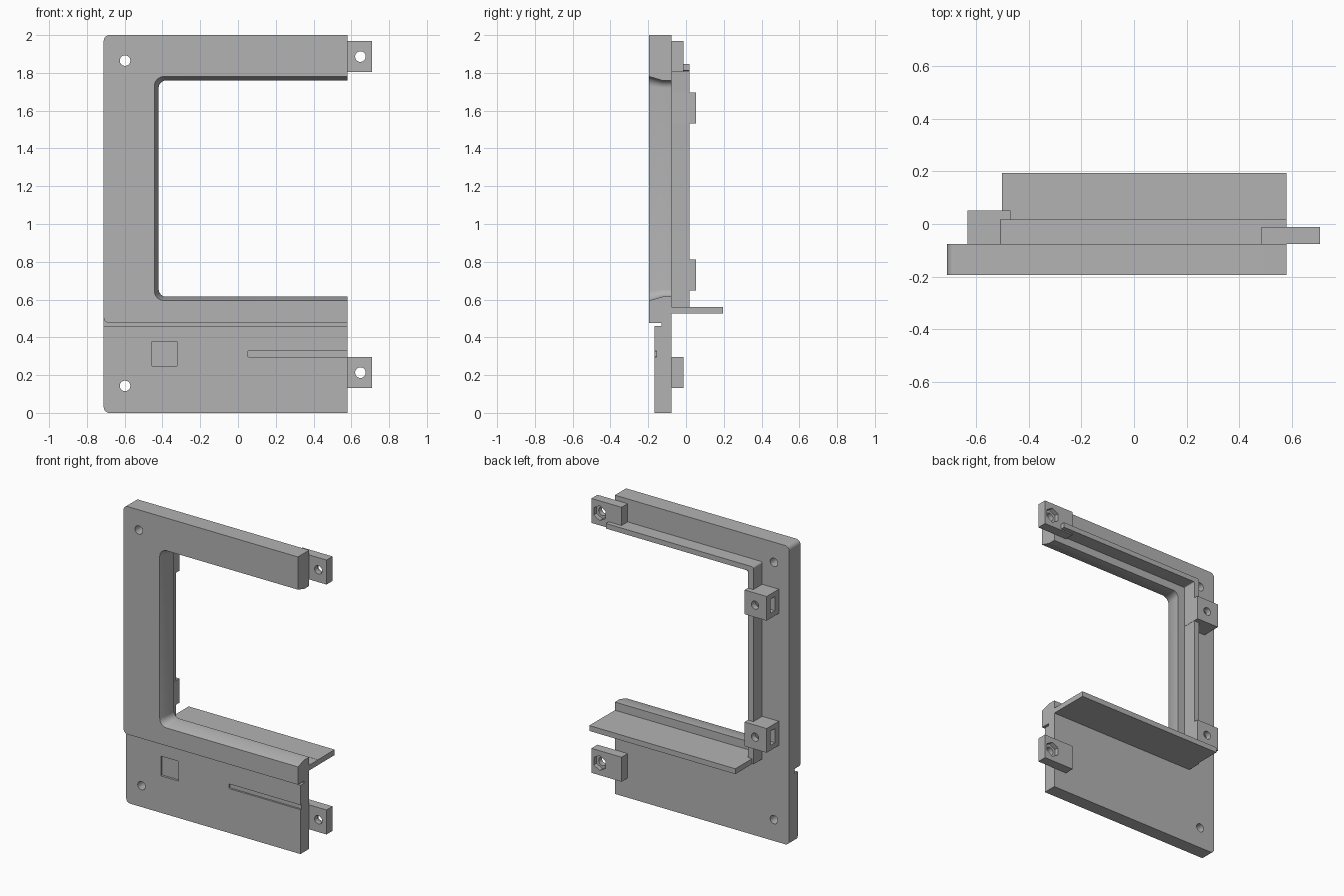
import bpy, bmesh, math
from mathutils import Matrix

cube = bpy.data.objects.get("Cube")
if cube:
    bpy.data.objects.remove(cube, do_unlink=True)

grey = bpy.data.materials.new("plain_grey")
grey.use_nodes = True
grey.diffuse_color = (0.45, 0.45, 0.45, 1)
grey.node_tree.nodes["Principled BSDF"].inputs["Base Color"].default_value = (0.45, 0.45, 0.45, 1)

LEFT, RIGHT = -0.711, 0.58          # plate sides
FRONT, STEP, BACK = -0.195, -0.167, -0.076   # plate depths


def finish(name, bm):
    bmesh.ops.recalc_face_normals(bm, faces=bm.faces)
    mesh = bpy.data.meshes.new(name)
    bm.to_mesh(mesh)
    bm.free()
    mesh.materials.append(grey)
    obj = bpy.data.objects.new(name, mesh)
    bpy.context.collection.objects.link(obj)
    return obj


def outline(x0, x1, z0, z1, low=0, high=0):
    """Rectangle whose two corners on the x0 side may be rounded."""
    points = [(x1, z0), (x1, z1)]
    for r, z, sign, start in ((high, z1, -1, 90), (low, z0, 1, 180)):
        if r == 0:
            points.append((x0, z))
            continue
        for i in range(9):
            a = math.radians(start + 90 * i / 8)
            points.append((x0 + r + r * math.cos(a), z + sign * r + r * math.sin(a)))
    return points


def loft(name, rings):
    """Solid through matching x-z outlines at rising y."""
    bm = bmesh.new()
    loops = [[bm.verts.new((x, y, z)) for x, z in pts] for y, pts in rings]
    bm.faces.new(loops[0])
    bm.faces.new(loops[-1])
    for a, b in zip(loops, loops[1:]):
        for i in range(len(a)):
            j = (i + 1) % len(a)
            bm.faces.new((a[i], a[j], b[j], b[i]))
    return finish(name, bm)


def slab(name, x0, x1, y0, y1, z0, z1, low=0, high=0):
    pts = outline(x0, x1, z0, z1, low, high)
    return loft(name, [(y0, pts), (y1, pts)])


def rod(name, x, z, r, y0, y1, sides=32):
    bm = bmesh.new()
    place = Matrix.Translation((x, (y0 + y1) / 2, z)) @ Matrix.Rotation(math.pi / 2, 4, "X")
    turn = Matrix.Rotation(math.pi / sides if sides > 6 else 0, 4, "Z")
    bmesh.ops.create_cone(bm, cap_ends=True, segments=sides, radius1=r, radius2=r,
                          depth=y1 - y0, matrix=place @ turn)
    return finish(name, bm)


def combine(target, tools, operation):
    """Apply each tool to the target, then remove the tool."""
    for tool in tools:
        tool.hide_render = True
        mod = target.modifiers.new(operation, "BOOLEAN")
        mod.operation, mod.solver, mod.object = operation, "EXACT", tool
        bpy.context.view_layer.objects.active = target
        bpy.ops.object.modifier_apply(modifier=mod.name)
        bpy.data.objects.remove(tool, do_unlink=True)


# Face plate: full core with a thick upper skin and a thinner lower skin
plate = slab("face_plate", LEFT, RIGHT, -0.13, BACK, 0, 2, 0.03, 0.03)
combine(plate, [slab("upper_skin", LEFT, RIGHT, FRONT, -0.13, 0.475, 2, 0.03, 0.03),
                slab("lower_skin", LEFT, RIGHT, STEP, -0.13, 0, 0.46, 0.03, 0)], "UNION")

# Opening that narrows from the front, then runs straight
wide = outline(-0.45, 1, 0.589, 1.787, 0.055, 0.055)
narrow = outline(-0.42, 1, 0.615, 1.76, 0.04, 0.04)
opening = loft("opening", [(-0.215, wide), (-0.125, narrow), (0, narrow)])

# Screw holes, square recess and long slot
cuts = [opening,
        slab("square_recess", -0.455, -0.323, -0.3, STEP + 0.015, 0.247, 0.379),
        slab("long_slot", 0.05, 1, -0.3, STEP + 0.012, 0.297, 0.328, 0.006, 0.006)]
cuts += [rod("screw_hole", -0.598, z, 0.028, -0.3, 0.1) for z in (0.143, 1.865)]
combine(plate, cuts, "DIFFERENCE")

# Rear lip around the opening
lip = slab("rear_lip", -0.511, RIGHT, BACK, 0.018, 0.525, 1.846, 0, 0.012)
combine(lip, [slab("lip_inside", -0.472, 1, -0.2, 0.2, 0.56, 1.812, 0, 0.006)], "DIFFERENCE")

# Shelf standing out behind the lower edge
shelf = slab("shelf", -0.502, RIGHT, 0.018, 0.195, 0.525, 0.561)
parts = [plate, lip, shelf]

# Side tabs with a through hole and a hexagonal nut pocket
for label, z in (("lower", 0.213), ("upper", 1.886)):
    tab = slab(label + "_tab", 0.486, 0.709, BACK, -0.012, z - 0.082, z + 0.082)
    combine(tab, [rod("bolt_hole", 0.648, z, 0.028, -0.2, 0.1),
                  rod("nut_pocket", 0.648, z, 0.05, -0.042, 0.1, 6)], "DIFFERENCE")
    parts.append(tab)

# Rear blocks with a bolt hole behind and a nut slot at the side
for label, z in (("lower", 0.73), ("upper", 1.614)):
    block = slab(label + "_block", -0.634, -0.47, BACK, 0.052, z - 0.081, z + 0.081)
    combine(block, [slab("nut_slot", -0.8, -0.5, -0.035, 0.012, z - 0.047, z + 0.047),
                    rod("bolt_hole", -0.548, z, 0.027, -0.06, 0.2)], "DIFFERENCE")
    parts.append(block)

bpy.ops.object.select_all(action="DESELECT")
for part in parts:
    part.select_set(True)
bpy.context.view_layer.objects.active = plate
bpy.ops.object.shade_smooth_by_angle(angle=math.radians(30))
